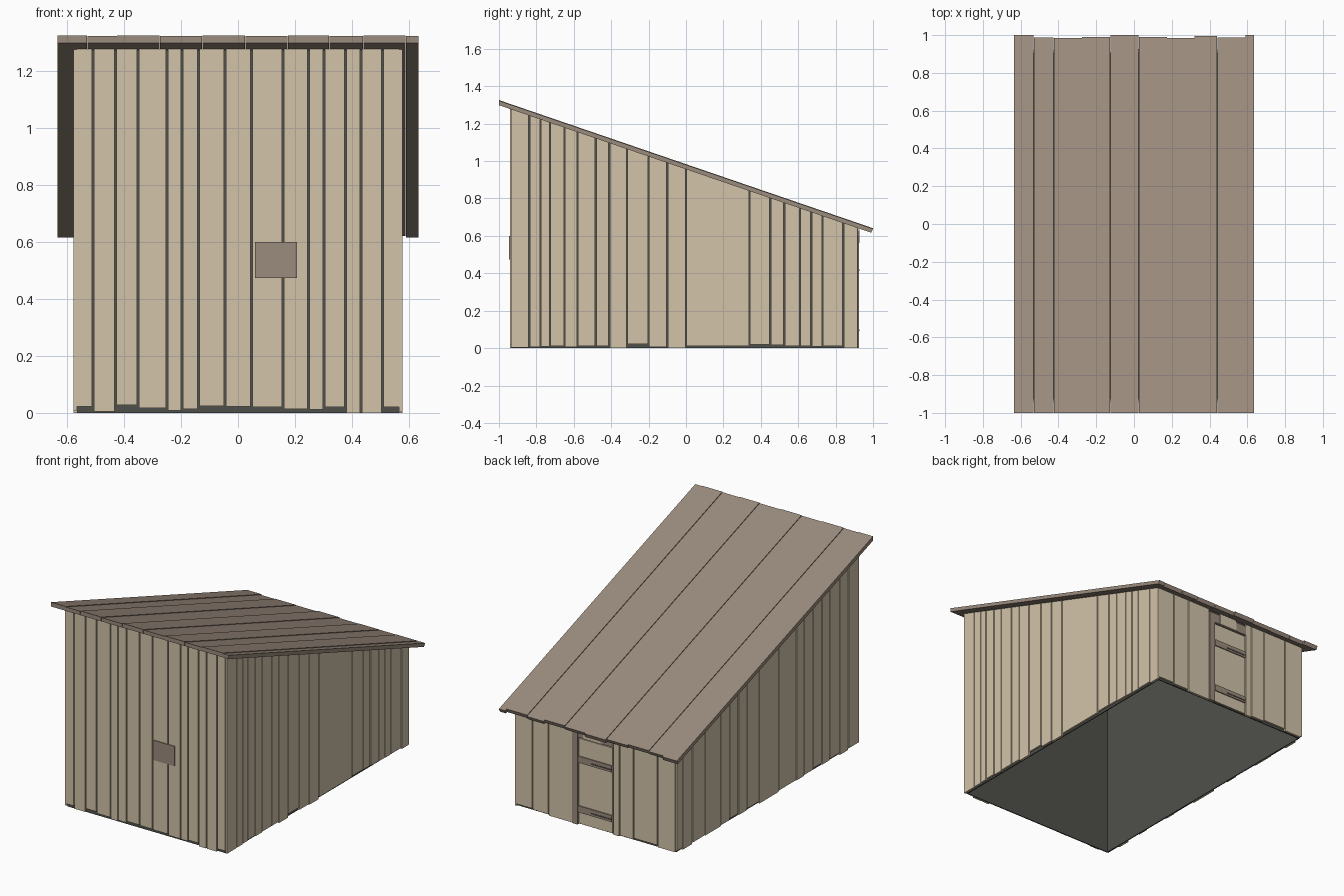
import bpy
import bmesh

old = bpy.data.objects.get("Cube")
if old:
    bpy.data.objects.remove(old, do_unlink=True)


def material(name, rgb):
    linear = [((c / 255 + 0.055) / 1.055) ** 2.4 for c in rgb] + [1]
    mat = bpy.data.materials.new(name)
    mat.use_nodes = True
    mat.diffuse_color = linear
    node = mat.node_tree.nodes["Principled BSDF"]
    node.inputs["Base Color"].default_value = linear
    node.inputs["Roughness"].default_value = 0.9
    return mat


PALE = material("pale wood", (211, 196, 170))
BROWN = material("brown wood", (155, 139, 125))
DARK = material("dark lining", (79, 80, 74))

# Main measurements
SIDE, FRONT, BACK = 0.578, -0.94, 0.92
BOARD, GAP = 0.012, 0.007


def under_roof(y):
    return 0.956 - 0.3425 * y


def add_box(bm, x0, x1, y0, y1, z0, z1=None):
    """Box whose top follows the roof pitch when z1 is omitted."""
    corners = [(x0, y0), (x1, y0), (x1, y1), (x0, y1)]
    low = [bm.verts.new((x, y, z0)) for x, y in corners]
    high = [bm.verts.new((x, y, under_roof(y) if z1 is None else z1)) for x, y in corners]
    bottom = bm.faces.new(low[::-1])
    bm.faces.new(high)
    for i in range(4):
        j = (i + 1) % 4
        bm.faces.new((low[i], low[j], high[j], high[i]))
    return bottom


def finish(name, bm, mat):
    bmesh.ops.recalc_face_normals(bm, faces=bm.faces)
    mesh = bpy.data.meshes.new(name)
    bm.to_mesh(mesh)
    bm.free()
    mesh.materials.append(mat)
    obj = bpy.data.objects.new(name, mesh)
    bpy.context.collection.objects.link(obj)
    return obj


def box(name, mat, *size):
    bm = bmesh.new()
    add_box(bm, *size)
    return finish(name, bm, mat)


def wall(name, seams, feet, place):
    """Row of upright boards between seams, with uneven feet (thousandths)."""
    bm = bmesh.new()
    for i, (a, b) in enumerate(zip(seams, seams[1:])):
        foot = feet[i % len(feet)] / 1000
        add_box(bm, *place(a + GAP / 2, b - GAP / 2), foot)
    return finish(name, bm, PALE)


# Dark lining, open underneath
bm = bmesh.new()
floor = add_box(bm, -SIDE + BOARD, SIDE - BOARD, FRONT + BOARD, BACK - BOARD, 0)
bmesh.ops.delete(bm, geom=[floor], context="FACES_ONLY")
lining = finish("lining", bm, DARK)
thick = lining.modifiers.new("thickness", "SOLIDIFY")
thick.thickness = 0.01
thick.offset = -1

# Board walls
wall("front_wall",
     [-.569, -.51, -.43, -.352, -.25, -.197, -.138, -.045, .047, .158,
      .247, .302, .377, .432, .508, .569],
     [22, 5, 28, 18, 8, 14, 24, 22, 20, 13, 12, 20, 0, 0, 20],
     lambda a, b: (a, b, FRONT, FRONT + BOARD))
wall("right_wall",
     [FRONT, -.838, -.778, -.727, -.65, -.58, -.483, -.41, -.315, -.2, -.1,
      0, .34, .45, .525, .61, .67, .73, .84, BACK],
     [4, 5, 8, 12, 6, 10, 10, 0, 22, 6, 0, 12, 18, 16, 12, 10, 8, 10, 0],
     lambda a, b: (SIDE - BOARD, SIDE, a, b))
wall("left_wall",
     [FRONT, -.83, -.74, -.64, -.56, -.47, -.38, -.3, -.12, .08, .2, .29,
      .38, .47, .63, .76, .86, BACK],
     [8, 0, 14, 6, 18, 10, 4],
     lambda a, b: (-SIDE, -SIDE + BOARD, a, b))


def on_back(a, b):
    return (a, b, BACK - BOARD, BACK)


wall("back_wall_left", [-.569, -.44, -.27, -.17, -.125], [4, 16, 8, 0], on_back)
wall("back_wall_right", [.165, .335, .45, .569], [0, 8, 14], on_back)

# Back door with its post, battens and split lintel
box("door_panel", PALE, -.12, .122, BACK - BOARD, BACK - .002, .006, .555)
box("door_post", BROWN, .125, .165, BACK - BOARD, BACK + .006, 0, .6)
box("lintel", BROWN, -.125, .165, BACK - BOARD, BACK + .003, .563, .625)
box("lintel_stub", PALE, -.045, .085, BACK, BACK + .007, .563, .635)
for name, z in (("upper", .4), ("lower", .08)):
    box(name + "_batten", BROWN, -.118, .122, BACK - .004, BACK + .005, z, z + .042)
    box(name + "_batten_slot", DARK, -.118, .03, BACK - .003, BACK + .007, z + .012, z + .02)

# Patch nailed on the front wall
box("front_patch", BROWN, .06, .208, FRONT - .006, FRONT + .002, .473, .6)

# Roof of long boards with uneven back ends and slight height steps
edges = [-.635, -.53, -.425, -.275, -.125, .025, .175, .32, .44, .59, .635]
ends = [1, .988, .985, .99, 1, .99, .985, .995, .988, 1]
bm = bmesh.new()
for i, (a, b) in enumerate(zip(edges, edges[1:])):
    top = .0275 - .003 * (i % 2)
    profile = [(-1, 0), (-1, top), (ends[i], top), (ends[i] - .01, 0)]
    rings = [[bm.verts.new((x, y, under_roof(y) + h)) for y, h in profile]
             for x in (a + .0008, b - .0008)]
    bm.faces.new(rings[0])
    bm.faces.new(rings[1][::-1])
    for k in range(4):
        n = (k + 1) % 4
        bm.faces.new((rings[0][k], rings[1][k], rings[1][n], rings[0][n]))
finish("roof_boards", bm, BROWN)
